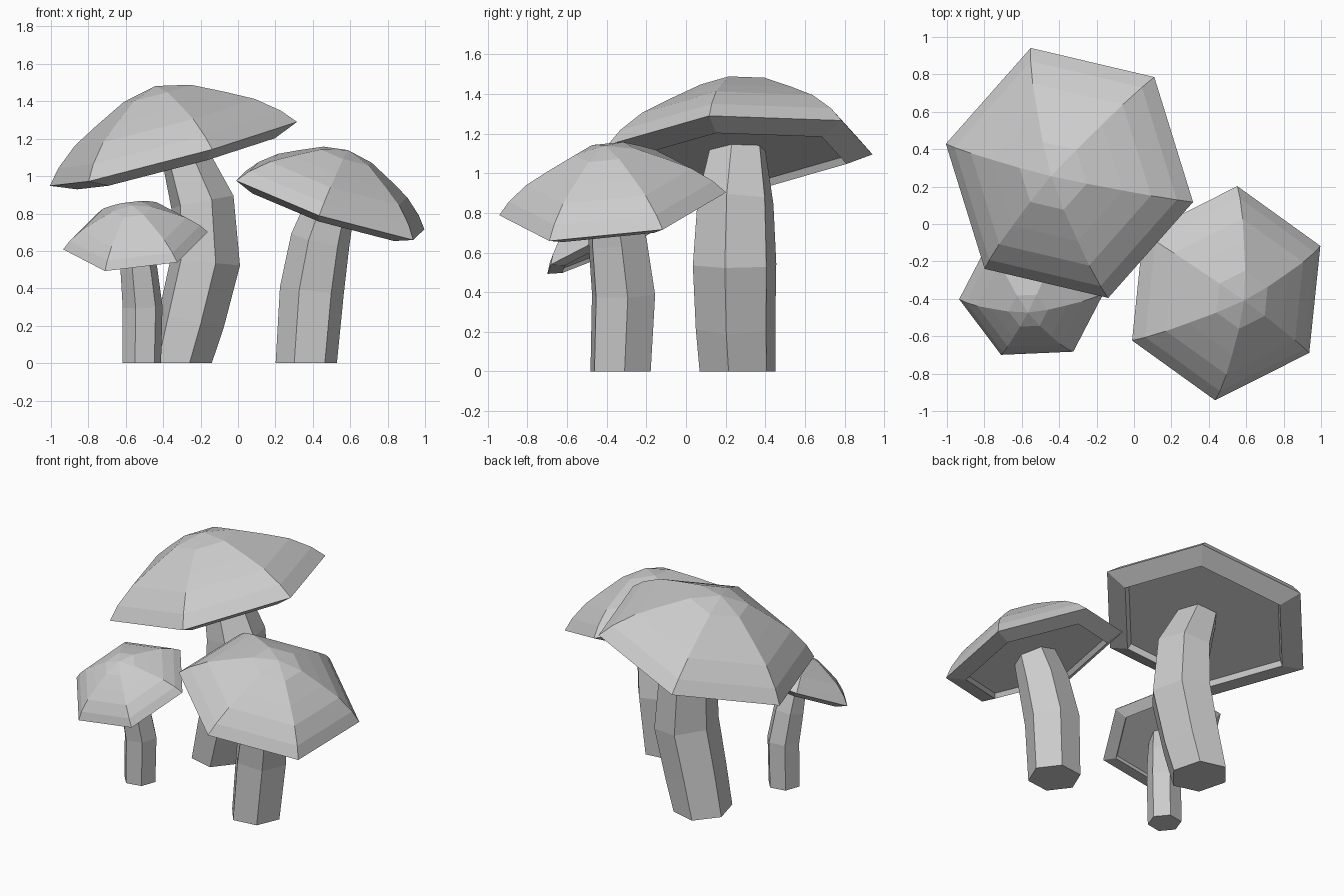
import bpy, bmesh
from math import cos, sin, radians
from mathutils import Vector

if "Cube" in bpy.data.objects:
    bpy.data.objects.remove(bpy.data.objects["Cube"])

SIDES = 6
UP = Vector((0, 0, 1))

# Cap section as (radius, height): underside recess, lip, rim, dome
CAP = [(.54, -.02), (.56, -.055), (.70, 0), (.63, .08), (.51, .175),
       (.37, .248), (.19, .335)]
APEX, UNDER = .376, -.02


def circle(radius, phase, squash=1):
    angles = [radians(phase + 360 * i / SIDES) for i in range(SIDES)]
    return [Vector((radius * squash * cos(a), radius * sin(a), 0)) for a in angles]


def skin(name, rings, start, end):
    """Bridge stacked rings and close both ends to a centre point."""
    bm = bmesh.new()
    loops = [[bm.verts.new(p) for p in ring] for ring in rings]
    ends = (bm.verts.new(start), loops[0]), (bm.verts.new(end), loops[-1])
    for i in range(SIDES):
        j = (i + 1) % SIDES
        for a, b in zip(loops, loops[1:]):
            bm.faces.new((a[i], a[j], b[j], b[i]))
        for tip, loop in ends:
            bm.faces.new((loop[i], loop[j], tip))
    bmesh.ops.recalc_face_normals(bm, faces=bm.faces)
    mesh = bpy.data.meshes.new(name)
    bm.to_mesh(mesh)
    bm.free()
    bpy.context.collection.objects.link(bpy.data.objects.new(name, mesh))


def cap(name, centre, axis, scale, phase):
    rot = UP.rotation_difference(Vector(axis))
    place = lambda p: Vector(centre) + rot @ (p * scale)
    rings = [[place(p + UP * h) for p in circle(r, phase)] for r, h in CAP]
    skin(name, rings, place(UP * UNDER), place(UP * APEX))


def stem(name, path, phase, squash=1):
    """Path entries are x, y, z, radius; rings follow the bend."""
    pts = [Vector(p[:3]) for p in path]
    rings = []
    for i, p in enumerate(pts):
        tangent = pts[min(i + 1, len(pts) - 1)] - pts[i - 1] if i else UP
        rot = UP.rotation_difference(tangent)
        rings.append([p + rot @ q for q in circle(path[i][3], phase, squash)])
    skin(name, rings, pts[0], pts[-1])


# Large mushroom
cap("large_cap", (-.345, .273, 1.119), (-.27, -.048, 1), 1.0, -12.5)
stem("large_stem", [(-.31, .26, 0, .2), (-.25, .25, .23, .21), (-.175, .245, .54, .22),
                    (-.19, .25, .86, .2), (-.3, .265, 1.15, .14)], -13, .87)

# Medium mushroom
cap("medium_cap", (.493, -.37, .846), (.326, -.134, 1), .826, 25)
stem("medium_stem", [(.365, -.33, 0, .165), (.395, -.315, .39, .173),
                     (.44, -.345, .66, .16), (.5, -.37, .86, .13)], 7)

# Small mushroom
cap("small_cap", (-.548, -.385, .655), (-.1, -.465, 1), .557, 4)
stem("small_stem", [(-.515, -.32, 0, .105), (-.51, -.32, .3, .108),
                    (-.53, -.35, .5, .1), (-.55, -.385, .66, .08)], 10)
